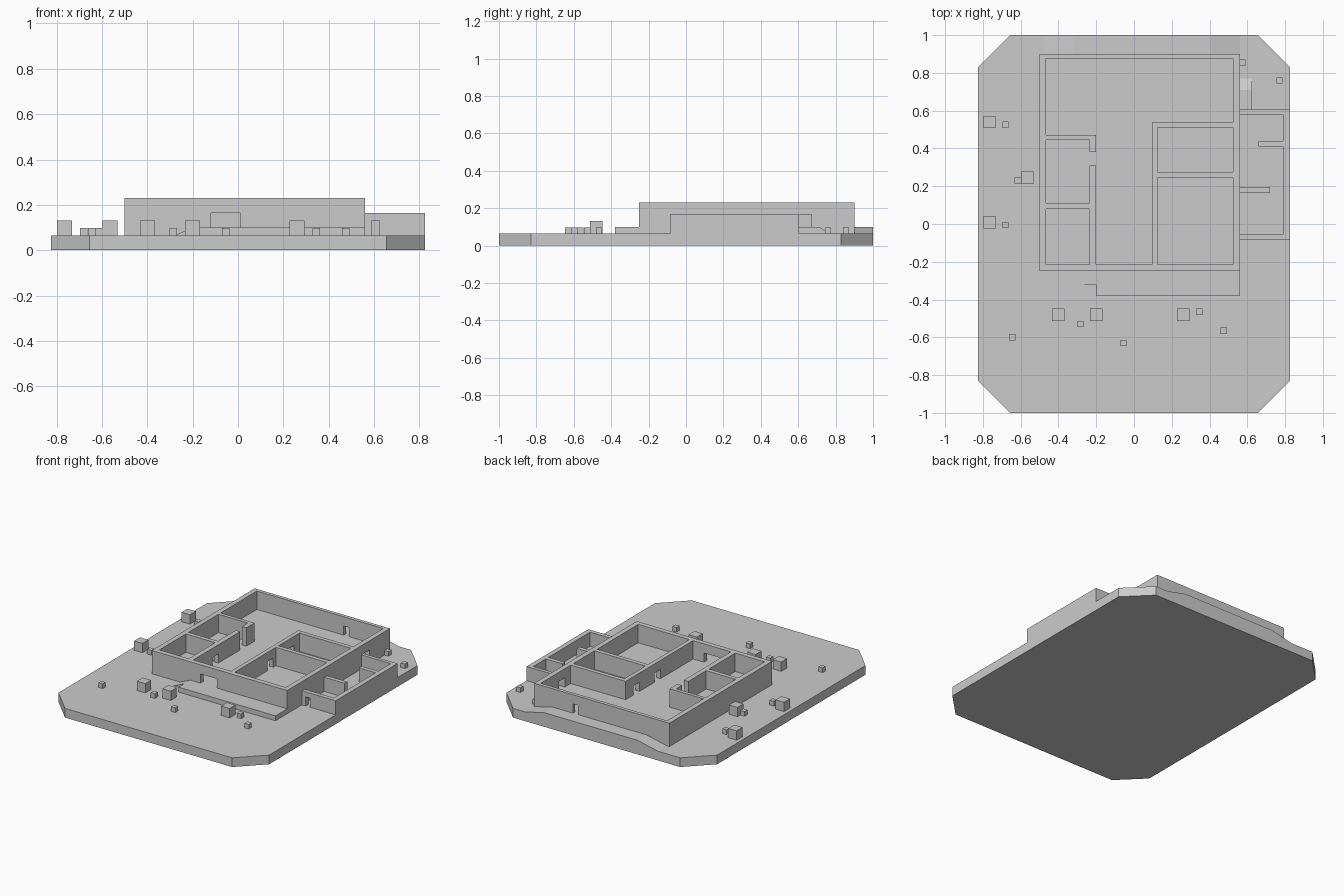
import bpy, bmesh
from mathutils import Vector

if "Cube" in bpy.data.objects:
    bpy.data.objects.remove(bpy.data.objects["Cube"])

GROUND, FLOOR, TOP, LOW = 0.065, 0.1, 0.23, 0.165


def prism(name, base, offset):
    """Extrude a closed 3D outline along an offset into a solid."""
    bm = bmesh.new()
    a = [bm.verts.new(p) for p in base]
    b = [bm.verts.new(Vector(p) + Vector(offset)) for p in base]
    bm.faces.new(a)
    bm.faces.new(b)
    n = len(a)
    for i in range(n):
        j = (i + 1) % n
        bm.faces.new((a[i], a[j], b[j], b[i]))
    bmesh.ops.recalc_face_normals(bm, faces=bm.faces[:])
    me = bpy.data.meshes.new(name)
    bm.to_mesh(me)
    bm.free()
    ob = bpy.data.objects.new(name, me)
    bpy.context.collection.objects.link(ob)
    return ob


def plan(name, pts, z0, z1):
    return prism(name, [(x, y, z0) for x, y in pts], (0, 0, z1 - z0))


def box(name, x0, x1, y0, y1, z0, z1):
    return plan(name, [(x0, y0), (x1, y0), (x1, y1), (x0, y1)], z0, z1)


def cut(target, cutter):
    cutter.hide_render = True
    mod = target.modifiers.new("cut", 'BOOLEAN')
    mod.operation = 'DIFFERENCE'
    mod.solver = 'EXACT'
    mod.object = cutter
    bpy.context.view_layer.objects.active = target
    bpy.ops.object.modifier_apply(modifier=mod.name)
    bpy.data.objects.remove(cutter)


# chamfered ground slab
X, Y, C = 0.825, 1.0, 0.17
plan("ground_slab", [(-X + C, -Y), (X - C, -Y), (X, -Y + C), (X, Y - C),
                     (X - C, Y), (-X + C, Y), (-X, Y - C), (-X, -Y + C)], 0, GROUND)

# raised bank behind the house
prism("back_bank", [(-0.48, 0.9, GROUND), (-0.32, 0.9, FLOOR),
                    (0.41, 0.9, FLOOR), (0.56, 0.9, GROUND)], (0, 0.1, 0))

# main building: solid block with hall, rooms and doors cut out
house = box("main_building", -0.5, 0.56, -0.25, 0.9, GROUND, TOP)
hall = [(-0.465, 0.875), (-0.465, 0.47), (-0.2, 0.47), (-0.2, -0.215),
        (0.095, -0.215), (0.095, 0.54), (0.525, 0.54), (0.525, 0.875)]
cut(house, plan("hall_cutter", hall, FLOOR, 0.4))
rooms = [(-0.465, -0.235, 0.11, 0.445), (-0.465, -0.235, -0.215, 0.08),
         (0.125, 0.525, 0.275, 0.51), (0.125, 0.525, -0.215, 0.245)]
for r in rooms:
    cut(house, box("room_cutter", *r, FLOOR, 0.4))
cut(house, box("gap_cutter", -0.25, -0.18, 0.31, 0.38, FLOOR, 0.4))
doors = [(-0.12, 0.01, -0.3, -0.2),      # front
         (0.215, 0.255, 0.85, 0.95),     # back
         (0.5, 0.6, 0.605, 0.67),        # side
         (-0.25, -0.18, 0.0, 0.065),     # left room
         (0.08, 0.14, 0.385, 0.45),      # upper right room
         (0.08, 0.14, 0.15, 0.215)]      # lower right room
for d in doors:
    cut(house, box("door_cutter", *d, FLOOR, LOW))

# lower side annex with two wall stubs and a door
annex = box("side_annex", 0.56, X, -0.085, 0.605, GROUND, LOW)
inner = [(0.5, -0.055), (0.79, -0.055), (0.79, 0.41), (0.66, 0.41), (0.66, 0.44),
         (0.79, 0.44), (0.79, 0.58), (0.5, 0.58), (0.5, 0.195), (0.72, 0.195),
         (0.72, 0.165), (0.5, 0.165)]
cut(annex, plan("annex_cutter", inner, 0, 0.4))
cut(annex, box("annex_door_cutter", 0.59, 0.625, -0.12, -0.03, 0, 0.13))

# porches with ramps
box("front_porch", -0.2, 0.56, -0.38, -0.25, GROUND, FLOOR)
prism("front_ramp", [(-0.28, -0.32, GROUND), (-0.2, -0.32, GROUND),
                     (-0.2, -0.32, FLOOR)], (0, 0.07, 0))
box("side_porch", 0.56, 0.625, 0.605, 0.71, GROUND, FLOOR)
prism("side_ramp", [(0.56, 0.71, GROUND), (0.56, 0.77, GROUND),
                    (0.56, 0.71, FLOOR)], (0.065, 0, 0))

# scattered crates, large and small
large = [(-0.765, 0.54), (-0.565, 0.245), (-0.765, 0.01),
         (-0.4, -0.48), (-0.2, -0.48), (0.26, -0.48)]
small = [(-0.68, 0.525), (-0.615, 0.23), (-0.68, -0.005), (-0.285, -0.53),
         (-0.645, -0.6), (-0.055, -0.63), (0.345, -0.465), (0.475, -0.565),
         (0.77, 0.76), (0.575, 0.855)]
for name, spots, s in (("large_crate", large, 0.066), ("small_crate", small, 0.033)):
    for x, y in spots:
        box(name, x - s / 2, x + s / 2, y - s / 2, y + s / 2, GROUND, GROUND + s)
